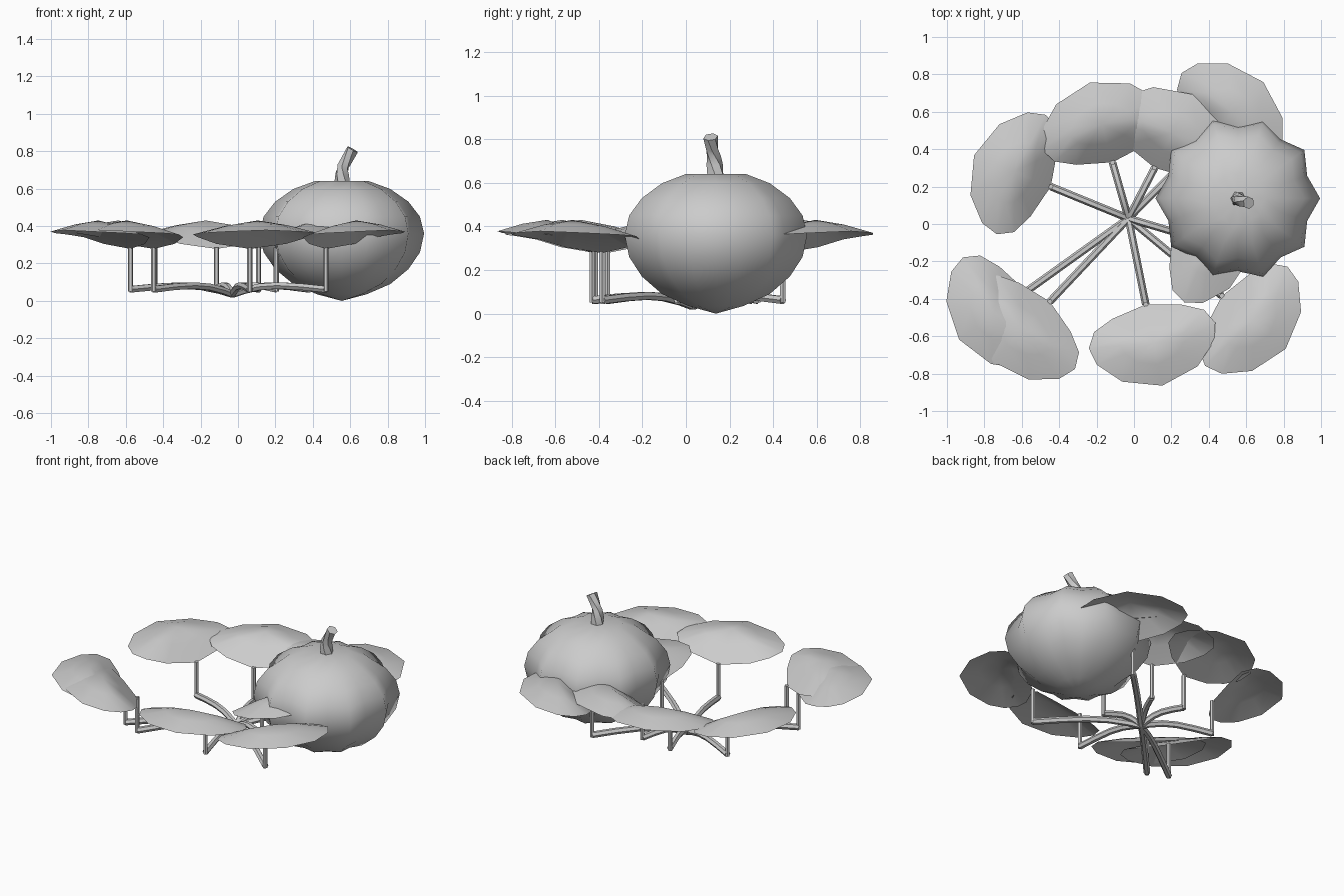
import bpy, bmesh, math
from mathutils import Vector

if "Cube" in bpy.data.objects:
    bpy.data.objects.remove(bpy.data.objects["Cube"])


def material(name, c):
    m = bpy.data.materials.new(name)
    m.diffuse_color = (c, c, c, 1)
    m.use_nodes = True
    m.node_tree.nodes["Principled BSDF"].inputs["Base Color"].default_value = m.diffuse_color
    return m


GREY = material("plain_grey", 0.6)


def finish(name, bm, angle=60):
    bmesh.ops.recalc_face_normals(bm, faces=bm.faces)
    me = bpy.data.meshes.new(name)
    bm.to_mesh(me)
    bm.free()
    ob = bpy.data.objects.new(name, me)
    bpy.context.collection.objects.link(ob)
    me.materials.append(GREY)
    bpy.ops.object.select_all(action='DESELECT')
    ob.select_set(True)
    bpy.context.view_layer.objects.active = ob
    bpy.ops.object.shade_smooth_by_angle(angle=math.radians(angle))
    return ob


def skin(bm, rings, caps=True):
    # join successive vertex rings with quads
    for a, b in zip(rings, rings[1:]):
        n = len(a)
        for i in range(n):
            bm.faces.new((a[i], a[(i + 1) % n], b[(i + 1) % n], b[i]))
    if caps:
        bm.faces.new(rings[0][::-1])
        bm.faces.new(rings[-1])


def tube(name, pts, radii, sides=6, twist=0.0):
    bm = bmesh.new()
    pts = [Vector(p) for p in pts]
    rings = []
    for k, p in enumerate(pts):
        t = (pts[min(k + 1, len(pts) - 1)] - pts[max(k - 1, 0)]).normalized()
        ref = Vector((0, 1, 0)) if abs(t.z) > 0.7 else Vector((0, 0, 1))
        s = t.cross(ref).normalized()
        w = s.cross(t)
        ring = []
        for i in range(sides):
            a = math.tau * i / sides + twist * k
            ring.append(bm.verts.new(p + radii[k] * (s * math.cos(a) + w * math.sin(a))))
        rings.append(ring)
    skin(bm, rings)
    return finish(name, bm, 50)


# Pumpkin: ten ribs, ridge and valley alternating
PC = (0.555, 0.137)
profile = [(.30, .035), (.59, .09), (.81, .17), (.95, .26), (1, .36),
           (.95, .45), (.81, .53), (.59, .598), (.33, .64)]
bm = bmesh.new()
rings = []
for f, z in profile:
    ring = []
    for i in range(20):
        r = f * (0.44 if i % 2 == 0 else 0.39)
        a = math.tau * i / 20
        ring.append(bm.verts.new((PC[0] + r * math.cos(a), PC[1] + r * math.sin(a), z)))
    rings.append(ring)
skin(bm, rings, caps=False)
for ring, z in ((rings[0], 0.0), (rings[-1], 0.64)):
    pole = bm.verts.new((PC[0], PC[1], z))
    for i in range(20):
        bm.faces.new((ring[i], ring[(i + 1) % 20], pole))
finish("pumpkin", bm)

# Twisted bent stem
tube("pumpkin_stem",
     [(.557, .135, .63), (.557, .132, .68), (.562, .128, .72), (.585, .12, .76), (.613, .113, .81)],
     [.042, .038, .033, .031, .034], 6, 0.35)

# Vines, leaf stalks and leaves radiating from the root
ROOT = Vector((-0.03, 0.03, 0))
posts = [(-.445, .20), (-.115, .33), (.11, .30), (.38, .444), (.205, -.04),
         (.47, -.385), (.063, -.43), (-.575, -.36), (-.45, -.415)]
half = [(.04, .19, .305), (.09, .30, .34), (.17, .345, .355), (.265, .32, .362), (.38, .205, .37)]
rim = [(0, 0, .278)] + half + [(.443, 0, .378)] + [(u, -v, z) for u, v, z in half[::-1]]
CENTRE = Vector((.21, 0, .43))

for n, (x, y) in enumerate(posts, 1):
    post = Vector((x, y, 0))
    u = (post - ROOT).normalized()
    v = Vector((-u.y, u.x, 0))
    heights = [(0, .035), (.12, .055), (.3, .075), (.5, .082), (.75, .075), (1, .062)]
    tube(f"vine_{n}", [ROOT.lerp(post, t) + Vector((0, 0, z)) for t, z in heights],
         [.02] * 6)
    tube(f"leaf_stalk_{n}", [(x, y, .05), (x, y, .285)], [.014, .014])

    # domed leaf blade attached at its inner edge
    bm = bmesh.new()

    def at(p):
        return bm.verts.new(post + u * p[0] + v * p[1] + Vector((0, 0, p[2])))

    outer = [at(p) for p in rim]
    inner = [at(Vector(p).lerp(CENTRE, .5) + Vector((0, 0, .008))) for p in rim]
    mid = at(CENTRE)
    skin(bm, [outer, inner], caps=False)
    for i in range(len(inner)):
        bm.faces.new((inner[i], inner[(i + 1) % len(inner)], mid))
    if sum(f.normal.z for f in bm.faces) < 0:
        bmesh.ops.reverse_faces(bm, faces=bm.faces)
    finish(f"leaf_{n}", bm)
